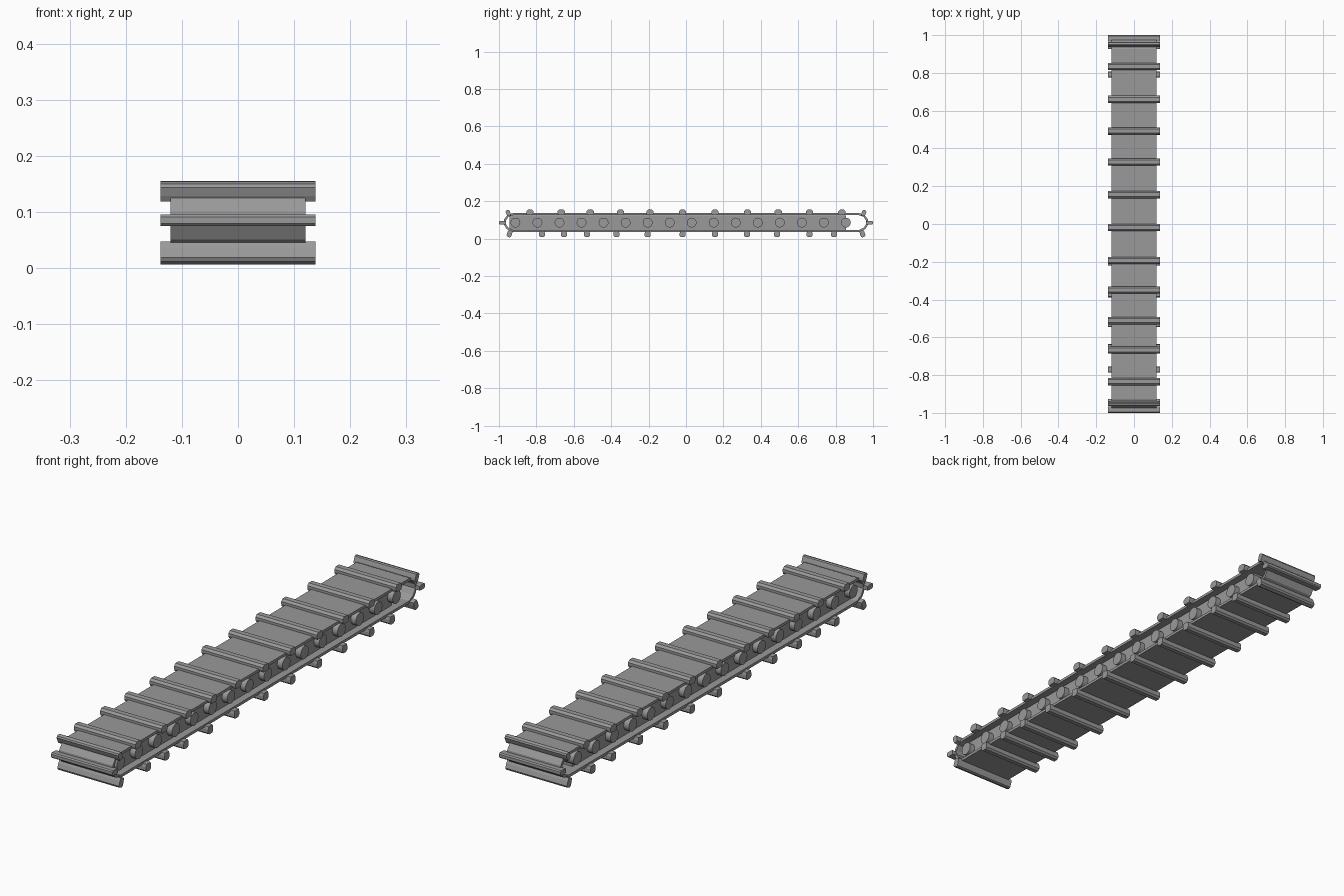
import bpy, math
from mathutils import Vector, Matrix

cube = bpy.data.objects.get("Cube")
if cube:
    bpy.data.objects.remove(cube, do_unlink=True)

grey = bpy.data.materials.new("mid grey")
grey.use_nodes = True
COLOUR = (0.32, 0.32, 0.32, 1)
grey.diffuse_color = COLOUR
grey.node_tree.nodes["Principled BSDF"].inputs["Base Color"].default_value = COLOUR


def add_mesh(name, verts, faces):
    mesh = bpy.data.meshes.new(name)
    mesh.from_pydata(verts, [], faces)
    mesh.materials.append(grey)
    obj = bpy.data.objects.new(name, mesh)
    bpy.context.collection.objects.link(obj)
    return obj


def prism(name, profile, half):
    """Extrude a closed (y, z) profile across x."""
    n = len(profile)
    verts = [(x, y, z) for x in (-half, half) for y, z in profile]
    faces = [(i, (i + 1) % n, n + (i + 1) % n, n + i) for i in range(n)]
    faces += [tuple(reversed(range(n))), tuple(range(n, 2 * n))]
    return add_mesh(name, verts, faces)


def slat(name, y, z, angle, width, height):
    """Chamfered bar whose base sits at (y, z); angle 0 points up."""
    w, c = width / 2, width * 0.22
    shape = [(-w * 0.8, 0), (w * 0.8, 0), (w, height * 0.35), (w, height - c),
             (w - c, height), (c - w, height), (-w, height - c), (-w, height * 0.35)]
    rot = Matrix.Rotation(math.radians(angle), 2)
    points = [rot @ Vector(p) + Vector((y, z)) for p in shape]
    prism(name, [tuple(p) for p in points], 0.138)


# Belt: a closed loop with rounded ends, walls added by thickness
back = [(0.925, 0.131), (0.952, 0.122), (0.968, 0.1), (0.97, 0.08), (0.955, 0.055), (0.925, 0.04)]
front = [(-y, z) for y, z in reversed(back)]
loop = back + front
n = len(loop)
belt = add_mesh("belt", [(x, y, z) for x in (-0.12, 0.12) for y, z in loop],
                [(i, i + n, (i + 1) % n + n, (i + 1) % n) for i in range(n)])
solid = belt.modifiers.new("thickness", 'SOLIDIFY')
solid.thickness = 0.011
solid.offset = 0
solid.use_even_offset = True

# Inner frame between the two runs of the belt
prism("inner_frame", [(-0.945, 0.046), (0.855, 0.046), (0.855, 0.125), (-0.945, 0.125)], 0.09)

# Rollers along the frame
for i in range(16):
    bpy.ops.mesh.primitive_cylinder_add(vertices=24, radius=0.026, depth=0.226,
                                        location=(0, -0.912 + i * 0.1178, 0.086),
                                        rotation=(0, math.pi / 2, 0))
    roller = bpy.context.object
    roller.name = f"roller_{i + 1}"
    roller.data.materials.append(grey)
    bpy.ops.object.shade_smooth_by_angle()

# Slats on the upper and lower runs
upper = (-0.835, -0.667, -0.512, -0.35, -0.193, -0.018, 0.155, 0.328, 0.493, 0.66, 0.833)
lower = (-0.77, -0.652, -0.53, -0.372, -0.205, -0.018, 0.155, 0.326, 0.487, 0.66, 0.792)
for i, y in enumerate(upper):
    slat(f"upper_slat_{i + 1}", y, 0.126, 0, 0.038, 0.029)
for i, y in enumerate(lower):
    slat(f"lower_slat_{i + 1}", y, 0.04, 180, 0.032, 0.032)

# Slats around the two ends
for name, side in (("back", 1), ("front", -1)):
    slat(f"{name}_end_slat", side * 0.966, 0.085, -90 * side, 0.021, 0.034)
    slat(f"{name}_upper_end_slat", side * 0.945, 0.122, -20 * side, 0.022, 0.032)
    slat(f"{name}_lower_end_slat", side * 0.937, 0.044, 180 + 20 * side, 0.026, 0.037)
